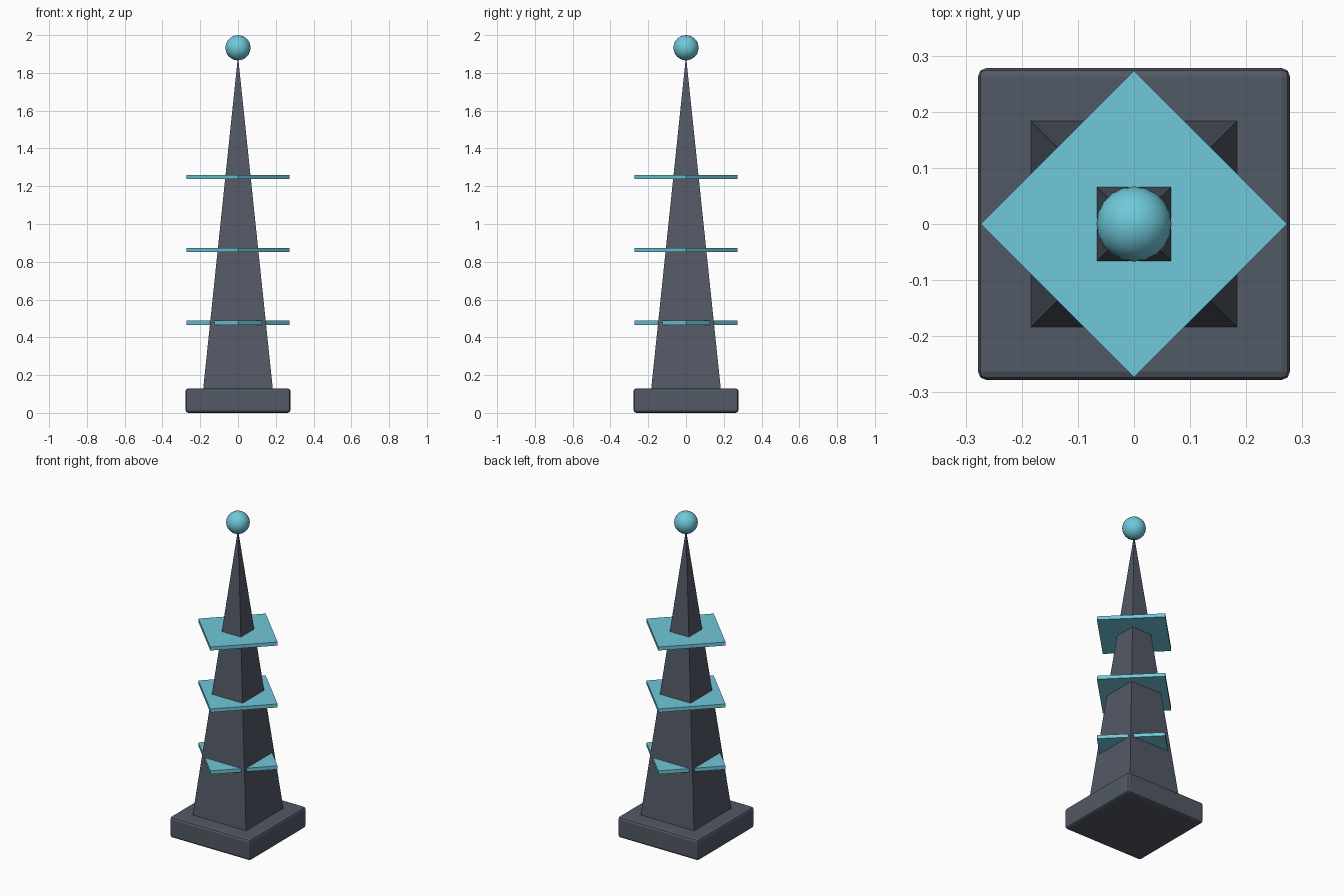
import bpy
import math

if "Cube" in bpy.data.objects:
    bpy.data.objects.remove(bpy.data.objects["Cube"])

def material(name, rgb):
    m = bpy.data.materials.new(name)
    m.diffuse_color = (*rgb, 1.0)
    m.use_nodes = True
    m.node_tree.nodes["Principled BSDF"].inputs["Base Color"].default_value = m.diffuse_color
    return m

SLATE = material("dark_slate", (0.085, 0.10, 0.13))
TEAL = material("pale_teal", (0.16, 0.58, 0.70))

def finish(name, mat):
    ob = bpy.context.object
    ob.name = name
    ob.data.materials.append(mat)
    return ob

def square_prism(name, mat, r1, r2, z0, z1, turn):
    """Four-sided cone or plate; r1 and r2 are corner radii."""
    bpy.ops.mesh.primitive_cone_add(vertices=4, radius1=r1, radius2=r2,
                                    depth=z1 - z0, location=(0, 0, (z0 + z1) / 2),
                                    rotation=(0, 0, turn))
    return finish(name, mat)

# Plinth with softened edges
BASE_H = 0.13
bpy.ops.mesh.primitive_cube_add(size=1, location=(0, 0, BASE_H / 2))
base = finish("base", SLATE)
base.scale = (0.556, 0.556, BASE_H)
bpy.ops.object.transform_apply(location=False, rotation=False, scale=True)
bevel = base.modifiers.new("soft_edges", 'BEVEL')
bevel.width = 0.015
bevel.segments = 2

# Tapering square spire
square_prism("spire", SLATE, 0.184 * math.sqrt(2), 0, BASE_H, 1.89, math.radians(45))

# Three thin plates turned 45 degrees to the spire
for i in range(3):
    z = 0.477 + 0.386 * i
    square_prism(f"ring_plate_{i + 1}", TEAL, 0.273, 0.273, z - 0.011, z + 0.011, 0)

# Ball finial
bpy.ops.mesh.primitive_ico_sphere_add(subdivisions=3, radius=0.067, location=(0, 0, 1.933))
finish("finial_ball", TEAL)
bpy.ops.object.shade_smooth()
